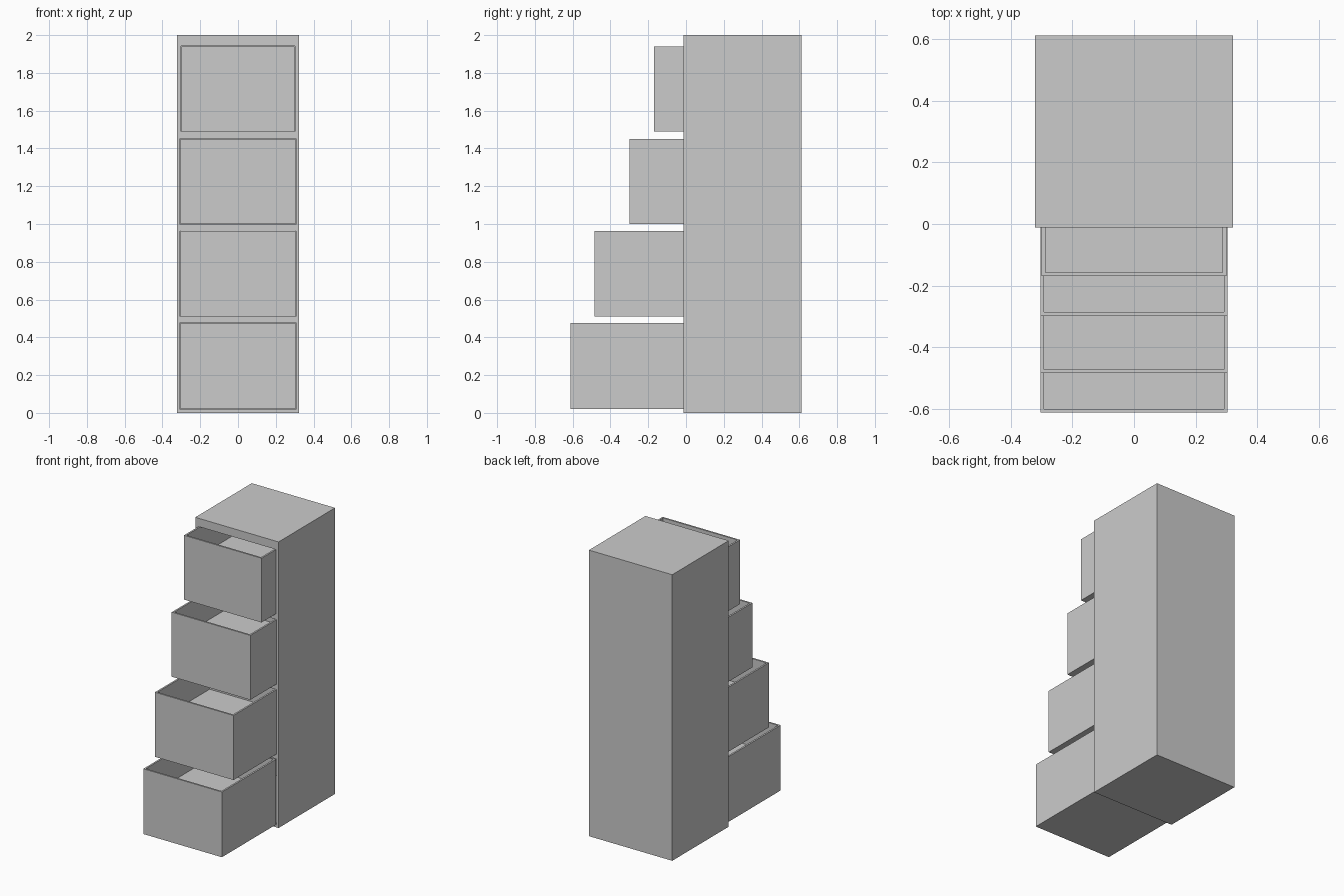
import bpy, bmesh
from mathutils import Vector, Matrix

if "Cube" in bpy.data.objects:
    bpy.data.objects.remove(bpy.data.objects["Cube"])

WALL = 0.017
FRONT, BACK = -0.012, 0.612      # cabinet depth range
HALF_W, HEIGHT = 0.322, 2.0
DRAWER_LEN = 0.6
TRAY_DEPTH = 0.2                 # rim to drawer floor
GAP = 0.002

# name, half width, bottom z, top z, front y
DRAWERS = [
    ("bottom_drawer", 0.304, 0.020, 0.476, -0.612),
    ("lower_drawer", 0.304, 0.511, 0.962, -0.484),
    ("upper_drawer", 0.304, 1.000, 1.451, -0.298),
    ("top_drawer", 0.300, 1.491, 1.940, -0.169),
]


def add_box(bm, lo, hi):
    lo, hi = Vector(lo), Vector(hi)
    m = Matrix.Translation((lo + hi) / 2) @ Matrix.Diagonal((*(hi - lo), 1))
    bmesh.ops.create_cube(bm, size=1, matrix=m)


def finish(bm, name):
    bmesh.ops.recalc_face_normals(bm, faces=bm.faces)
    mesh = bpy.data.meshes.new(name)
    bm.to_mesh(mesh)
    bm.free()
    obj = bpy.data.objects.new(name, mesh)
    bpy.context.collection.objects.link(obj)
    return obj


# Drawers: boxes with the top inset and pushed down to form a tray
for name, hw, z0, z1, y in DRAWERS:
    bm = bmesh.new()
    add_box(bm, (-hw, y, z0), (hw, y + DRAWER_LEN, z1))
    top = max(bm.faces, key=lambda f: f.calc_center_median().z)
    bmesh.ops.inset_region(bm, faces=[top], thickness=WALL)
    floor = bmesh.ops.extrude_discrete_faces(bm, faces=[top])["faces"][0]
    bmesh.ops.translate(bm, verts=floor.verts, vec=(0, 0, -TRAY_DEPTH))
    finish(bm, name)

# Cabinet body
bm = bmesh.new()
add_box(bm, (-HALF_W, FRONT, 0), (HALF_W, BACK, HEIGHT))
cabinet = finish(bm, "cabinet")

# Hidden cutter: one bay for each drawer
bm = bmesh.new()
for _, hw, z0, z1, _ in DRAWERS:
    add_box(bm, (-hw - GAP, FRONT - 0.1, z0 - GAP),
            (hw + GAP, BACK - WALL, z1 + GAP))
bays = finish(bm, "drawer_bay_cutter")
bays.hide_render = True
bays.hide_viewport = True

cut = cabinet.modifiers.new("drawer_bays", "BOOLEAN")
cut.operation = "DIFFERENCE"
cut.solver = "EXACT"
cut.object = bays
